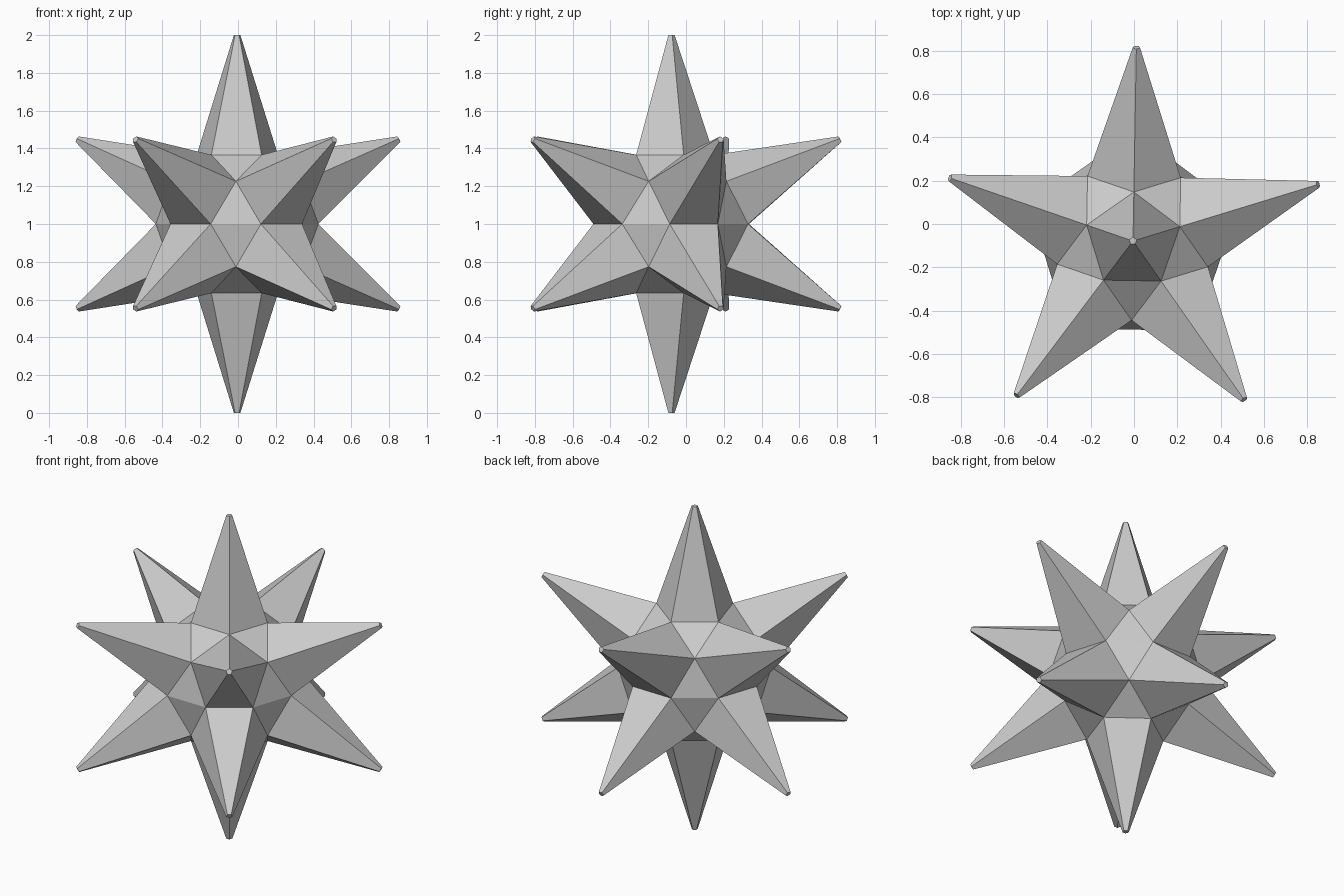
import bpy, bmesh
from math import radians, cos, sin
from mathutils import Vector

if "Cube" in bpy.data.objects:
    bpy.data.objects.remove(bpy.data.objects["Cube"])

EDGE = 0.266        # edge length of the core solid
TIP_SCALE = 0.08    # blunt tip size relative to the spike base
TURN = -1.0         # slight turn about z, degrees


def ring(count, start, r, z):
    """Points evenly spaced on a circle."""
    return [Vector((r * cos(radians(start + TURN + i * 360 / count)),
                    r * sin(radians(start + TURN + i * 360 / count)), z))
            for i in range(count)]


# Core: two mirrored pentagonal rotundas sharing a ten-sided waist
points = ring(10, 0, 1.618034 * EDGE, 0)
for side in (1, -1):
    points += ring(5, 18, 0.850651 * EDGE, side * 1.376382 * EDGE)
    points += ring(5, 54, 1.376382 * EDGE, side * 0.850651 * EDGE)

bm = bmesh.new()
for p in points:
    bm.verts.new(p)
bmesh.ops.convex_hull(bm, input=bm.verts[:])
bmesh.ops.dissolve_limit(bm, angle_limit=radians(3), verts=bm.verts[:], edges=bm.edges[:])
bmesh.ops.recalc_face_normals(bm, faces=bm.faces[:])

# Spikes: pull every pentagon out to a small blunt tip at distance 1
for face in [f for f in bm.faces if len(f.verts) == 5]:
    tip = bmesh.ops.extrude_face_region(bm, geom=[face])["geom"]
    verts = [g for g in tip if isinstance(g, bmesh.types.BMVert)]
    centre = sum((v.co for v in verts), Vector()) / 5
    for v in verts:
        v.co = centre.normalized() + (v.co - centre) * TIP_SCALE
    if face.is_valid:
        bmesh.ops.delete(bm, geom=[face], context='FACES_ONLY')
bmesh.ops.recalc_face_normals(bm, faces=bm.faces[:])

# Centre on x and y, stand on the ground
lo = Vector([min(v.co[i] for v in bm.verts) for i in range(3)])
hi = Vector([max(v.co[i] for v in bm.verts) for i in range(3)])
mid = (lo + hi) / 2
bmesh.ops.translate(bm, verts=bm.verts[:], vec=(-mid.x, -mid.y, -lo.z))

mesh = bpy.data.meshes.new("spiked_star")
bm.to_mesh(mesh)
bm.free()
bpy.context.collection.objects.link(bpy.data.objects.new("spiked_star", mesh))
